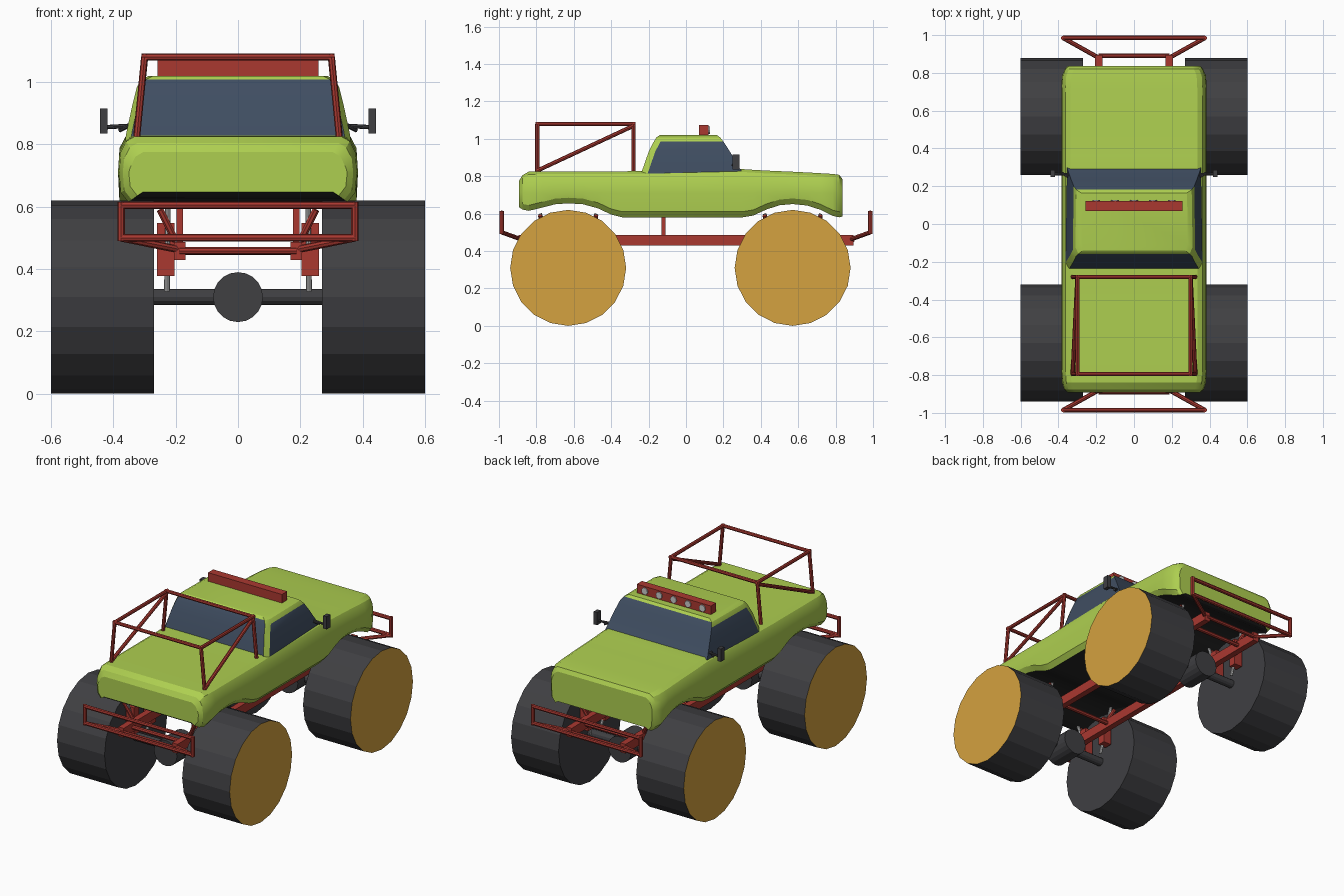
import bpy, bmesh
from math import pi
from mathutils import Vector

if "Cube" in bpy.data.objects:
    bpy.data.objects.remove(bpy.data.objects["Cube"])


def mat(name, *rgb):
    m = bpy.data.materials.new(name)
    m.diffuse_color = (*rgb, 1)
    m.use_nodes = True
    m.node_tree.nodes["Principled BSDF"].inputs["Base Color"].default_value = m.diffuse_color
    return m


GREEN = mat("green_paint", 0.42, 0.62, 0.08)
RED = mat("red_frame", 0.40, 0.04, 0.03)
GLASS = mat("dark_glass", 0.05, 0.075, 0.12)
GOLD = mat("gold_rim", 0.66, 0.36, 0.05)
DARK = mat("dark_rubber", 0.05, 0.05, 0.055)
BLACK = mat("underside", 0.02, 0.02, 0.02)


def finish(name, bm, *mats):
    bmesh.ops.recalc_face_normals(bm, faces=bm.faces)
    me = bpy.data.meshes.new(name)
    bm.to_mesh(me)
    bm.free()
    ob = bpy.data.objects.new(name, me)
    bpy.context.collection.objects.link(ob)
    for m in mats:
        if m:
            me.materials.append(m)
    return ob


def add_rod(bm, a, b, r, n=8):
    a, b = Vector(a), Vector(b)
    d = b - a
    mx = d.to_track_quat('Z', 'Y').to_matrix().to_4x4()
    mx.translation = (a + b) / 2
    return bmesh.ops.create_cone(bm, cap_ends=True, segments=n, radius1=r, radius2=r,
                                 depth=d.length, matrix=mx)


def rods(name, segs, r, m=None, n=8):
    bm = bmesh.new()
    for a, b in segs:
        add_rod(bm, a, b, r, n)
    return finish(name, bm, m)


def box(name, c, s, m=None):
    bm = bmesh.new()
    bmesh.ops.create_cube(bm, size=1)
    bmesh.ops.scale(bm, vec=s, verts=bm.verts)
    bmesh.ops.translate(bm, vec=c, verts=bm.verts)
    return finish(name, bm, m)


def loft(bm, rings, pick):
    """Skin closed rings; pick(band, side) gives the material index."""
    vs = [[bm.verts.new(p) for p in r] for r in rings]
    n = len(rings[0])
    for i in range(len(vs) - 1):
        for j in range(n):
            k = (j + 1) % n
            bm.faces.new((vs[i][j], vs[i][k], vs[i + 1][k], vs[i + 1][j])).material_index = pick(i, j)
    bm.faces.new(vs[0])
    bm.faces.new(vs[-1])


# Body shell: stations of (y, bottom z, top z, half-width factor)
stations = [(-.893, .635, .775, .91), (-.875, .622, .805, .96), (-.84, .615, .825, .99),
            (-.77, .632, .826, 1), (-.70, .65, .826, 1), (-.63, .655, .826, 1),
            (-.55, .65, .826, 1), (-.47, .628, .826, 1), (-.40, .595, .826, 1),
            (-.34, .58, .826, 1), (.30, .58, .838, 1), (.36, .59, .834, 1),
            (.43, .622, .83, 1), (.50, .645, .827, 1), (.57, .651, .824, 1),
            (.65, .643, .82, 1), (.72, .62, .816, 1), (.785, .588, .812, .99),
            (.82, .58, .807, .95), (.836, .585, .785, .91)]
rings = []
for y, zb, zt, w in stations:
    half = [(.335, zt), (.362, zt - .015), (.38, zt - .05), (.385, .71),
            (.38, zb + .03), (.355, zb), (.335, zb + .012)]
    rings.append([(x * w, y, z) for x, z in half] + [(-x * w, y, z) for x, z in reversed(half)])
bm = bmesh.new()
loft(bm, rings, lambda i, j: 1 if j in (5, 6, 7) else 0)
body = finish("truck_body", bm, GREEN, BLACK)

# Cab: levels of (z, rear y, front y, half width)
rings = []
for z, y0, y1, w in [(.815, -.24, .31, .362), (.838, -.232, .29, .358), (.93, -.2, .236, .338),
                     (.985, -.172, .2, .324), (1.008, -.158, .182, .31), (1.02, -.14, .165, .285)]:
    half = [(w * .95, y0), (w, y0 + .035), (w * .985, y1)]
    rings.append([(x, y, z) for x, y in half] + [(-x, y, z) for x, y in reversed(half)])
bm = bmesh.new()
loft(bm, rings, lambda i, j: 1 if (j in (2, 5) and i < 4) or (j in (1, 3) and i < 3) else 0)
cab = finish("cab", bm, GREEN, GLASS)

for ob in (body, cab):
    bpy.ops.object.select_all(action='DESELECT')
    ob.select_set(True)
    bpy.context.view_layer.objects.active = ob
    bpy.ops.object.shade_smooth_by_angle(angle=pi / 7)

# Wheels, axles, shocks
for end, yw in (("rear_cage_end", -.63), ("hood_end", .57)):
    for s in (-1, 1):
        bm = bmesh.new()
        add_rod(bm, (s * .27, yw, .31), (s * .6, yw, .31), .31, 20)
        # put a vertex of the polygon at the lowest point
        for f in bm.faces:
            if len(f.verts) > 4 and abs(f.calc_center_median().x) > .5:
                f.material_index = 1
        finish(f"wheel_{end}_{s}", bm, DARK, GOLD)
        bodies, pins = [], []
        for d in (-1, 1):
            lo, hi = Vector((s * .228, yw + d * .05, .33)), Vector((s * .225, yw + d * .15, .60))
            pins.append((lo, hi))
            box(f"shock_{end}_{s}_{d}", (s * .232, yw + d * .085, .462), (.055, .05, .17), RED)
            bodies.append(((s * .2, yw + d * .13, .49), (s * .25, yw + d * .15, .59)))
        rods(f"shock_rods_{end}_{s}", pins, .009)
        rods(f"shock_mounts_{end}_{s}", bodies, .012, RED)
    rods(f"axle_{end}", [((-.28, yw, .31), (.28, yw, .31))], .026, DARK, 12)
    rods(f"differential_{end}", [((0, yw - .09, .31), (0, yw + .09, .31))], .08, DARK, 20)

# Ladder chassis with crossmembers and body mounts
for s in (-1, 1):
    box(f"chassis_rail_{s}", (s * .187, 0, .458), (.038, 1.79, .058), RED)
    box(f"body_mount_{s}", (s * .187, -.12, .54), (.02, .02, .12), RED)
rods("crossmembers", [((-.18, y, .458), (.18, y, .458)) for y in (-.8, -.45, -.12, .2, .4, .75)],
     .013, RED)

# Tube bumpers at both ends
for e in (-1, 1):
    yb = e * .985
    segs = [((-.375, yb, z), (.375, yb, z)) for z in (.5, .605)]
    for s in (-1, 1):
        segs += [((s * .375, yb, .49), (s * .375, yb, .615)),
                 ((s * .375, yb, .5), (s * .187, e * .88, .462))]
    segs.append(((-.187, e * .89, .458), (.187, e * .89, .458)))
    rods(f"bumper_{e}", segs, .012, RED)

# Roll cage over the bed
segs = []
ya, yb = -.795, -.28
for s in (-1, 1):
    segs += [((s * .325, ya, .82), (s * .3, ya, 1.08)), ((s * .325, yb, .82), (s * .3, yb, 1.08)),
             ((s * .3, ya - .01, 1.08), (s * .3, yb + .01, 1.08)),
             ((s * .325, ya, .83), (s * .3, yb, 1.07))]
segs += [((-.31, y, 1.08), (.31, y, 1.08)) for y in (ya, yb)]
rods("roll_cage", segs, .011, RED)

# Roof light bar with five lamps
box("light_bar", (0, .095, 1.045), (.515, .052, .058), RED)
rods("lamps", [((x * .1, .11, 1.046), (x * .1, .128, 1.046)) for x in range(-2, 3)], .021, None, 12)

# Door mirrors
for s in (-1, 1):
    box(f"mirror_{s}", (s * .43, .267, .875), (.024, .036, .08), DARK)
    rods(f"mirror_arm_{s}", [((s * .34, .262, .86), (s * .425, .265, .855)),
                             ((s * .35, .25, .86), (s * .38, .27, .845))], .007, DARK)
